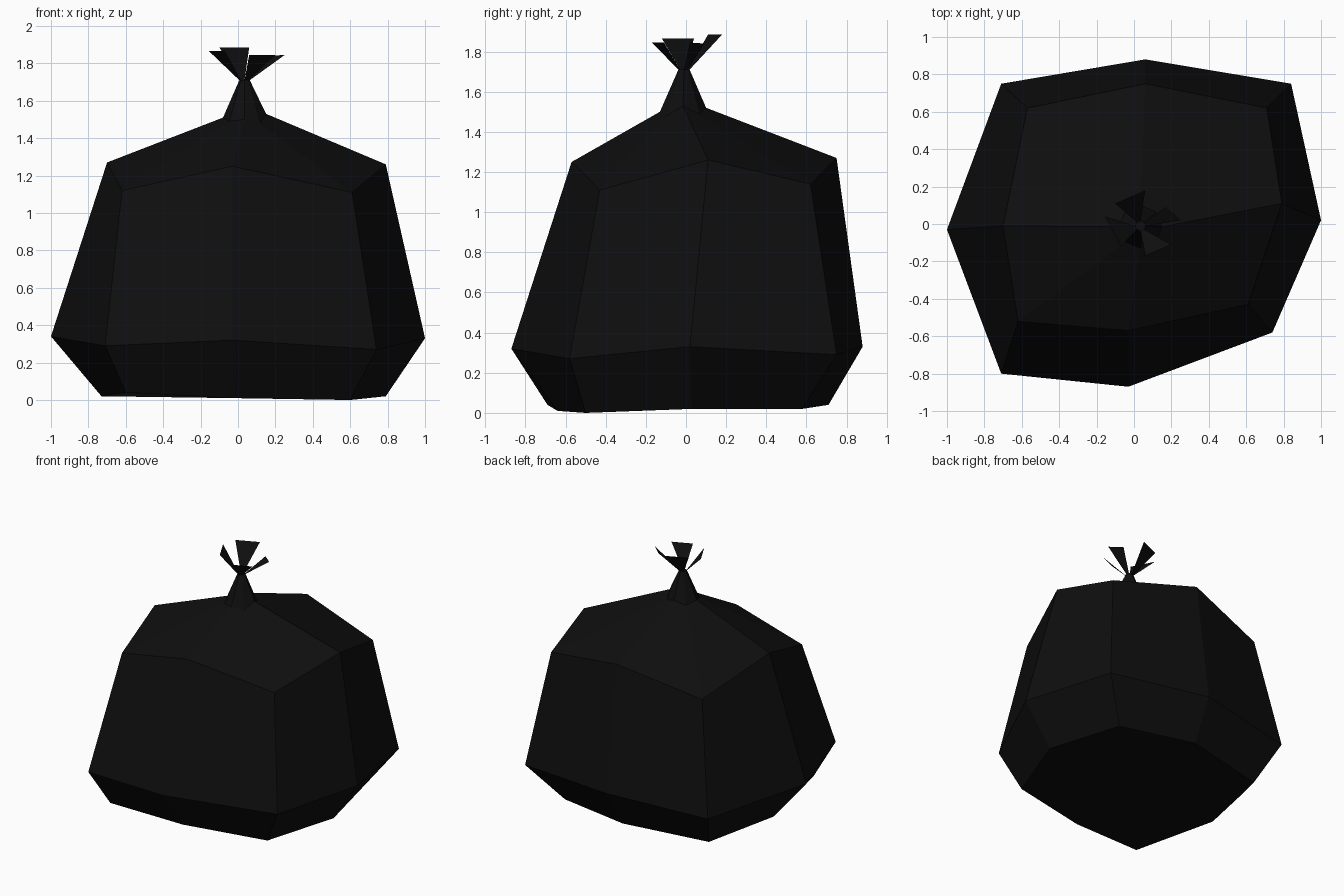
import bpy
import bmesh
from math import cos, sin, pi

default_cube = bpy.data.objects.get("Cube")
if default_cube:
    bpy.data.objects.remove(default_cube, do_unlink=True)

# Single black plastic colour
plastic = bpy.data.materials.new("black_plastic")
plastic.use_nodes = True
colour = (0.0045, 0.0045, 0.0045, 1)
plastic.diffuse_color = colour
plastic.node_tree.nodes["Principled BSDF"].inputs["Base Color"].default_value = colour


def add_ring(bm, points):
    return [bm.verts.new(p) for p in points]


def bridge(bm, lower, upper):
    """Join two rings of equal length with quads."""
    count = len(lower)
    for i in range(count):
        j = (i + 1) % count
        bm.faces.new((lower[i], lower[j], upper[j], upper[i]))


def circle(centre, radius, heights):
    """Eight points, counter-clockwise from the -x side."""
    x, y = centre
    return [(x + radius * cos(pi + i * pi / 4),
             y + radius * sin(pi + i * pi / 4), z)
            for i, z in enumerate(heights)]


def finish(bm, name):
    mesh = bpy.data.meshes.new(name)
    bm.to_mesh(mesh)
    bm.free()
    mesh.materials.append(plastic)
    part = bpy.data.objects.new(name, mesh)
    bpy.context.collection.objects.link(part)
    return part


# Sagging eight-sided sack: base, belly, shoulder
base = [(-.73, -.02, .02), (-.6, -.69, .04), (-.02, -.64, .01), (.6, -.5, 0),
        (.79, .03, .02), (.62, .58, .02), (.04, .71, .04), (-.6, .58, .02)]
belly = [(-1, -.03, .34), (-.71, -.8, .29), (-.03, -.87, .32), (.74, -.58, .27),
         (1, .02, .33), (.84, .75, .29), (.06, .88, .33), (-.71, .75, .29)]
shoulder = [(-.7, -.01, 1.27), (-.62, -.52, 1.12), (-.03, -.57, 1.25),
            (.61, -.43, 1.11), (.79, .11, 1.26), (.71, .62, 1.14),
            (.06, .75, 1.27), (-.57, .62, 1.12)]

# Gathered neck and tied pinch
neck = circle((.035, -.015), .115, [1.51, 1.49, 1.5, 1.48, 1.53, 1.49, 1.52, 1.49])
pinch = circle((.035, -.01), .028, [1.71] * 8)

bm = bmesh.new()
rings = [add_ring(bm, points) for points in (base, belly, shoulder, neck, pinch)]
for lower, upper in zip(rings, rings[1:]):
    bridge(bm, lower, upper)
bm.faces.new(list(reversed(rings[0])))
bm.faces.new(rings[-1])
finish(bm, "bag_body")

# Loose flaps fanning out above the tie
flaps = {
    "left_side_flap": (0, (-.155, .04, 1.865), (-.07, -.12, 1.865)),
    "front_flap": (2, (.06, -.17, 1.845), (.2, -.11, 1.845)),
    "right_side_flap": (4, (.25, .02, 1.845), (.17, .09, 1.84)),
    "back_flap": (6, (.06, .18, 1.885), (-.1, .11, 1.885)),
}
for name, (start, first, second) in flaps.items():
    bm = bmesh.new()
    corners = add_ring(bm, [pinch[start], pinch[start + 1], second, first])
    bm.faces.new(corners)
    finish(bm, name)
